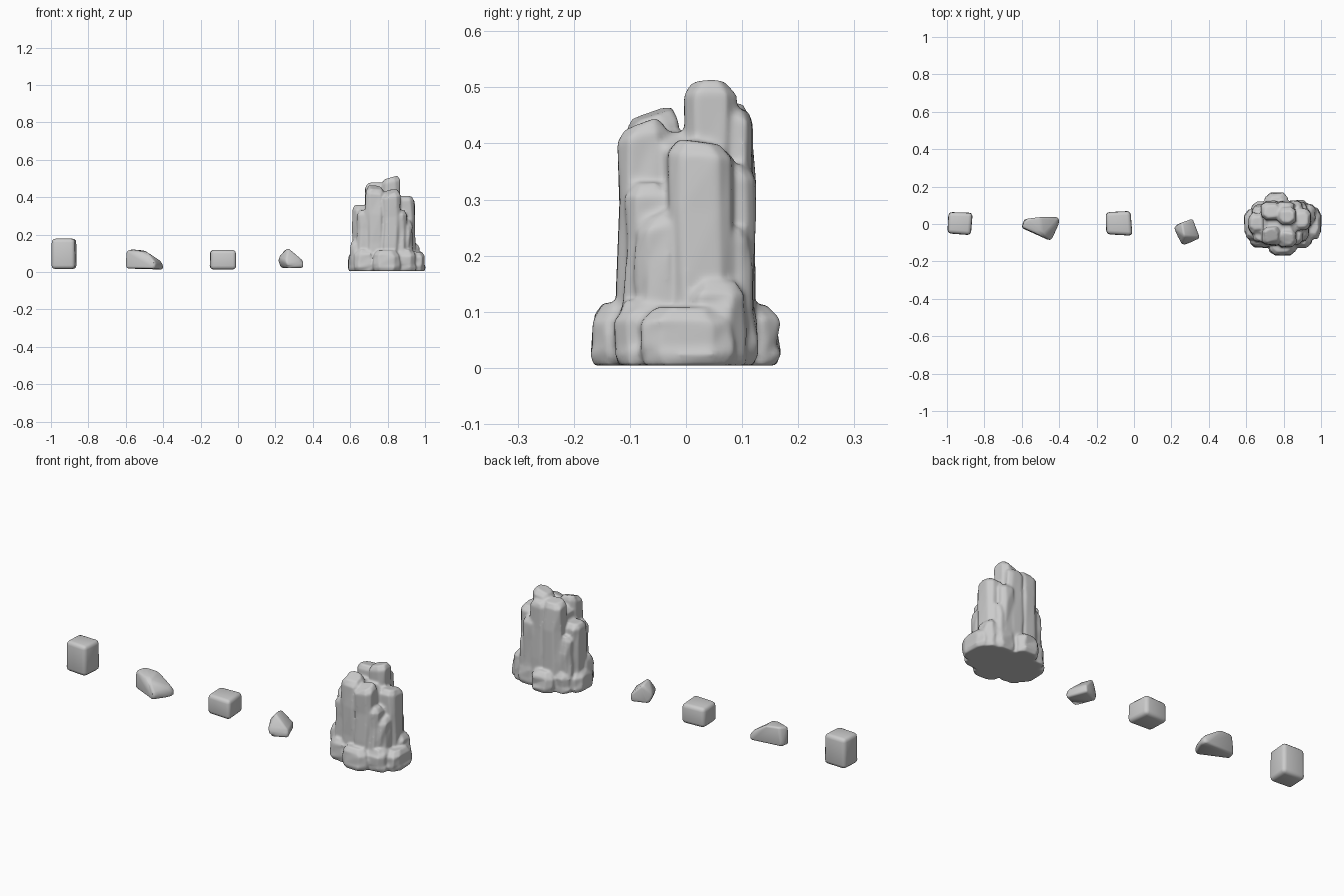
import bpy, bmesh, random
from mathutils import Vector

if "Cube" in bpy.data.objects:
    bpy.data.objects.remove(bpy.data.objects["Cube"])

random.seed(4)


def finish(name, bm):
    bmesh.ops.recalc_face_normals(bm, faces=bm.faces)
    me = bpy.data.meshes.new(name)
    bm.to_mesh(me)
    bm.free()
    me.shade_smooth()
    ob = bpy.data.objects.new(name, me)
    bpy.context.collection.objects.link(ob)
    return ob


def boulder(name, points, bevel=0.02):
    """Convex stone with worn edges."""
    bm = bmesh.new()
    for p in points:
        bm.verts.new(p)
    bmesh.ops.convex_hull(bm, input=bm.verts)
    bmesh.ops.dissolve_limit(bm, angle_limit=0.15, verts=bm.verts, edges=bm.edges)
    ob = finish(name, bm)
    mod = ob.modifiers.new("worn_edges", "BEVEL")
    mod.width, mod.segments, mod.limit_method = bevel, 3, 'NONE'
    return ob


def prism(foot, z0, z1, shrink=0.95):
    """Bottom and slightly smaller top ring of a footprint."""
    c = sum((Vector(p) for p in foot), Vector((0, 0))) / len(foot)
    top = [c + (Vector(p) - c) * shrink for p in foot]
    return [(*p, z0) for p in foot] + [(*p, z1) for p in top]


# Loose stones
boulder("tall_stone", prism([(-.998, -.05), (-.872, -.06), (-.862, .06), (-.992, .064)], .016, .178, .98))
boulder("wedge_stone", [
    (-.6, -.022, .02), (-.59, .025, .018), (-.405, .04, .013), (-.4, 0, .013), (-.45, -.09, .018),
    (-.6, -.018, .113), (-.575, .028, .122), (-.5, .038, .115), (-.49, -.065, .108),
    (-.4, .025, .05), (-.44, -.085, .052)], .013)
boulder("square_stone", prism([(-.148, -.055), (-.008, -.063), (-.018, .07), (-.152, .063)], .013, .118, .98))
boulder("tilted_stone", [
    (.21, -.025, .07), (.225, -.005, .022), (.31, .028, .024), (.315, .028, .06), (.255, .008, .122),
    (.268, -.115, .022), (.352, -.075, .022), (.352, -.075, .06), (.268, -.065, .13), (.255, -.11, .062)], .011)


# Column of the outcrop: chamfered cross-section, rounded top, slanting cap
def column(bm, x0, x1, y0, y1, z1, sx=0.0, sy=0.0):
    cx, cy, hx, hy = (x0 + x1) / 2, (y0 + y1) / 2, (x1 - x0) / 2, (y1 - y0) / 2
    cut = 0.56
    ring = [(1, cut), (cut, 1), (-cut, 1), (-1, cut), (-1, -cut), (-cut, -1), (cut, -1), (1, -cut)]
    edge = 0.024
    levels = [(0.004, .9), (edge, 1), (z1 * .35, 1), (z1 * .7, .98), (z1 - edge, .94), (z1, .62)]
    rows = []
    for z, s in levels:
        row = []
        for u, v in ring:
            j = lambda: random.uniform(-.005, .005)
            tilt = (sx * u + sy * v) * (z / z1)
            row.append(bm.verts.new((cx + u * hx * s + j(), cy + v * hy * s + j(), max(z + tilt, .004))))
        rows.append(row)
    for a, b in zip(rows, rows[1:]):
        for i in range(8):
            k = (i + 1) % 8
            bm.faces.new((a[i], a[k], b[k], b[i]))
    bm.faces.new(rows[0][::-1])
    bm.faces.new(rows[-1])


outcrop = bmesh.new()
for col in [
    # solid core
    (.65, .93, -.09, .09, .09), (.68, .87, -.09, .09, .42),
    # summit columns
    (.765, .868, -.003, .09, .505, .01, .0), (.68, .79, .015, .122, .475, .0, -.005),
    (.68, .785, -.115, -.01, .453, -.005, .012), (.765, .872, -.122, -.03, .432, .008, .01),
    (.76, .86, .05, .12, .47, 0, -.012),
    # left flank
    (.61, .71, -.05, .06, .358), (.632, .73, -.10, -.01, .33), (.63, .73, .02, .10, .30),
    (.60, .68, -.085, .0, .17),
    # right flank
    (.85, .947, -.035, .085, .403, 0, -.005), (.84, .935, -.09, -.01, .275, 0, .01),
    (.85, .925, .05, .115, .25), (.82, .90, .045, .123, .362), (.82, .90, -.11, -.02, .33),
    # footing
    (.588, .69, -.08, .075, .105), (.62, .74, -.125, -.02, .12),
    (.63, .74, .02, .12, .12), (.91, 1.0, -.082, .085, .108),
    (.87, .972, .0, .108, .155), (.83, .95, -.125, -.02, .12), (.82, .93, .03, .125, .13),
    # front and back foot stones
    (.722, .865, -.167, -.06, .116), (.70, .825, .05, .166, .113),
]:
    column(outcrop, *col)
rock = finish("columnar_outcrop", outcrop)

# Fuse the columns into one weathered mass
fuse = rock.modifiers.new("fuse", "REMESH")
fuse.mode, fuse.voxel_size, fuse.use_smooth_shade = 'VOXEL', 0.006, True
soften = rock.modifiers.new("soften", "SMOOTH")
soften.factor, soften.iterations = 0.5, 6
